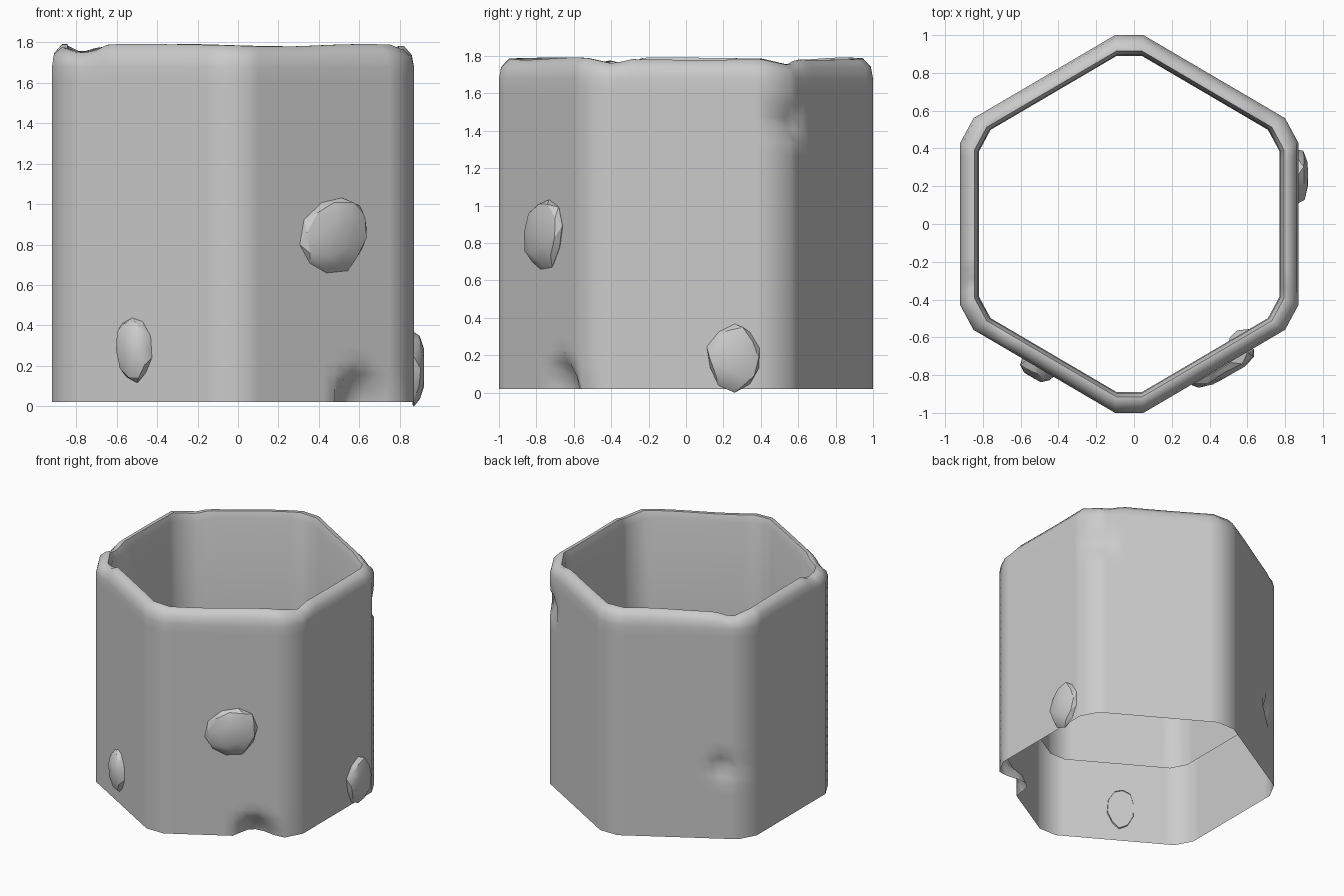
import bpy, bmesh, math, random
from mathutils import Vector, Matrix

if "Cube" in bpy.data.objects:
    bpy.data.objects.remove(bpy.data.objects["Cube"])

random.seed(4)
CX = -0.025  # tube axis (the side stone shifts the overall centre)


def finish(bm, name, angle):
    bmesh.ops.recalc_face_normals(bm, faces=bm.faces)
    mesh = bpy.data.meshes.new(name)
    bm.to_mesh(mesh)
    bm.free()
    obj = bpy.data.objects.new(name, mesh)
    bpy.context.collection.objects.link(obj)
    bpy.ops.object.select_all(action='DESELECT')
    obj.select_set(True)
    bpy.context.view_layer.objects.active = obj
    bpy.ops.object.shade_smooth_by_angle(angle=math.radians(angle))
    return obj


# Hexagon outline with cut corners
half = [(0.075, 1.0), (0.825, 0.56), (0.895, 0.43),
        (0.895, -0.43), (0.825, -0.56), (0.075, -1.0)]
corners = [Vector(p) for p in half + [(-x, y) for x, y in reversed(half)]]
outline = []
for i, a in enumerate(corners):
    b = corners[(i + 1) % len(corners)]
    n = 14 if (b - a).length > 0.3 else 1
    outline += [a.lerp(b, k / n) for k in range(n)]

# Wall section: outer wall, worn rim, inner wall ending partway down
profile = [(1.0, 0.02 + 1.66 * k / 24) for k in range(25)]
profile += [(0.988, 1.74), (0.945, 1.785), (0.915, 1.785), (0.895, 1.73), (0.89, 0.6)]

# Dents: centre, radius, inward depth
dents = [((0.63, -0.66, 0.02), 0.16, 0.13),
         ((0.80, 0.58, 1.45), 0.10, 0.06),
         ((-0.76, 0.62, 0.58), 0.10, 0.05)]
# Chips in the rim: centre, radius, drop
chips = [((-0.76, -0.54), 0.14, 0.04), ((-0.76, 0.5), 0.12, 0.03),
         ((0.72, 0.52), 0.12, 0.03), ((-0.86, -0.33), 0.10, 0.03),
         ((0.80, -0.42), 0.12, 0.025)]


def place(p, scale, z, outer):
    v = Vector((CX + p.x * scale, p.y * scale, z))
    inward = Vector((-p.x, -p.y, 0)).normalized()
    if outer:
        for c, r, depth in dents:
            t = (v - Vector(c)).length / r
            if t < 1:
                v += inward * depth * (1 - t * t)
    if z > 1.72:
        for c, r, drop in chips:
            t = (v.xy - Vector(c)).length / r
            if t < 1:
                v.z -= drop * (1 - t * t)
        v.z += 0.006 * math.sin(5 * p.x + 3 * p.y)
    return v


bm = bmesh.new()
rings = [[bm.verts.new(place(p, s, z, i < 25)) for p in outline]
         for i, (s, z) in enumerate(profile)]
for lo, hi in zip(rings, rings[1:]):
    for k in range(len(lo)):
        j = (k + 1) % len(lo)
        bm.faces.new((lo[k], lo[j], hi[j], hi[k]))
finish(bm, "hexagonal_wall", 60)


# Stones set into the wall, cut off behind the surface
def stone(name, centre, facing, size, tilt):
    bm = bmesh.new()
    bmesh.ops.create_icosphere(bm, subdivisions=2, radius=1)
    for v in bm.verts:
        v.co *= random.uniform(0.92, 1.06)
        v.co.z = min(v.co.z, 0.85)
    bmesh.ops.bisect_plane(bm, geom=bm.verts[:] + bm.edges[:] + bm.faces[:],
                           plane_co=(0, 0, -0.1), plane_no=(0, 0, 1), clear_inner=True)
    a = math.radians(facing)
    normal = Vector((math.cos(a), math.sin(a), 0))
    across = Vector((-math.sin(a), math.cos(a), 0))
    rot = Matrix((across, Vector((0, 0, 1)), normal)).transposed().to_4x4()
    bm.transform(Matrix.Translation(centre) @ rot
                 @ Matrix.Rotation(math.radians(tilt), 4, 'Z')
                 @ Matrix.Diagonal((*size, 1)))
    finish(bm, name, 25)


stone("front_left_stone", (-0.51, -0.755, 0.285), -120, (0.10, 0.165, 0.075), 5)
stone("front_right_stone", (0.475, -0.755, 0.845), -60, (0.18, 0.21, 0.065), -45)
stone("right_stone", (0.87, 0.26, 0.185), 0, (0.148, 0.183, 0.06), 0)
